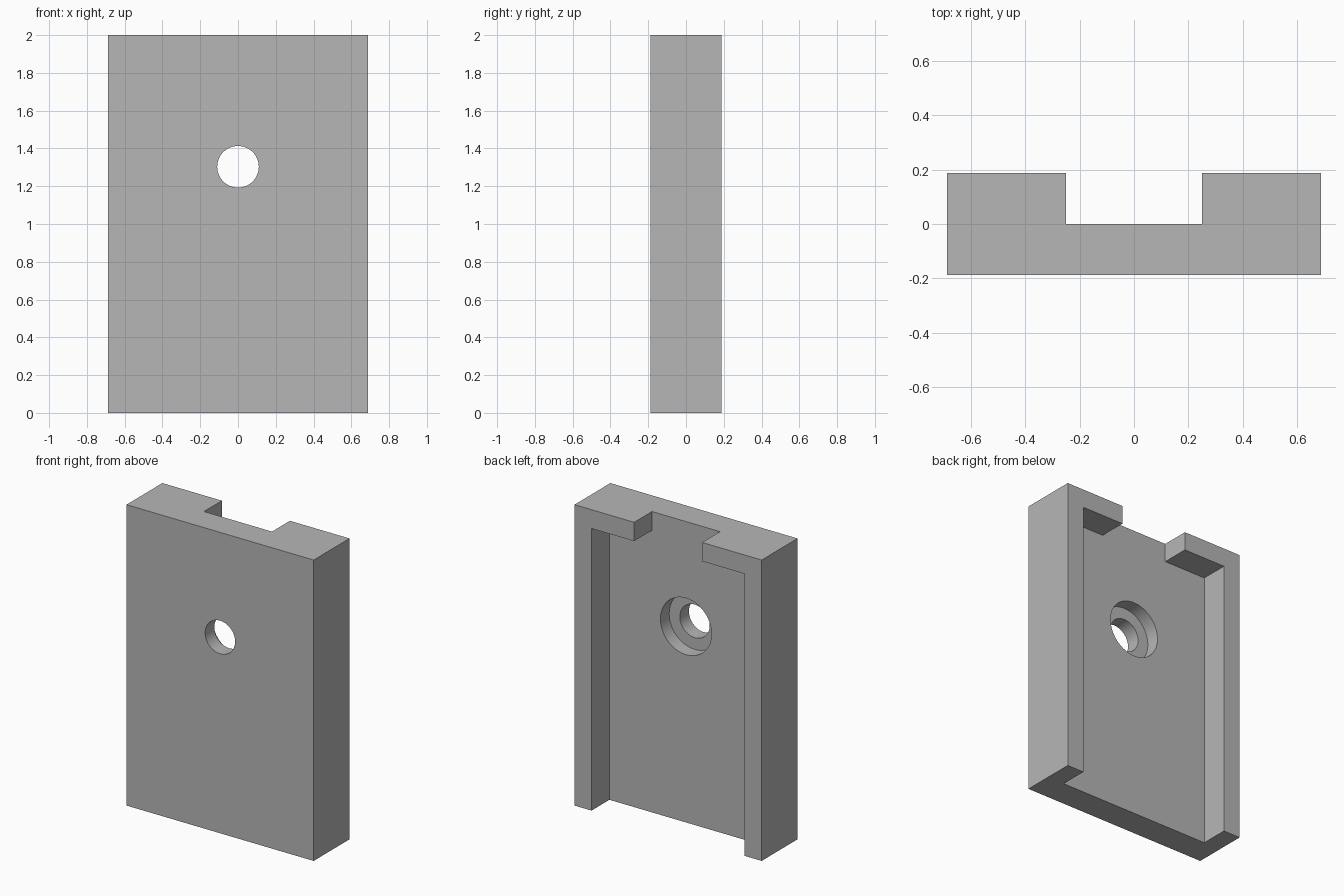
import bpy
import bmesh
import math
from mathutils import Matrix

if "Cube" in bpy.data.objects:
    bpy.data.objects.remove(bpy.data.objects["Cube"], do_unlink=True)

HALF_W, HALF_D, HEIGHT = 0.688, 0.188, 2.0
WALL = 0.125          # rim thickness
SLOT = 0.25           # half width of the top notch
HOLE_Z = 1.303
OVER = 0.1            # cutter overshoot

grey = bpy.data.materials.new("plain grey")
grey.use_nodes = True
colour = (0.47, 0.47, 0.47, 1)
grey.diffuse_color = colour
grey.node_tree.nodes["Principled BSDF"].inputs["Base Color"].default_value = colour


def make_object(name, bm):
    bmesh.ops.recalc_face_normals(bm, faces=bm.faces)
    mesh = bpy.data.meshes.new(name)
    bm.to_mesh(mesh)
    bm.free()
    mesh.materials.append(grey)
    obj = bpy.data.objects.new(name, mesh)
    bpy.context.scene.collection.objects.link(obj)
    return obj


def prism(name, outline, y0, y1):
    """Extrude an x-z outline from y0 to y1."""
    bm = bmesh.new()
    face = bm.faces.new([bm.verts.new((x, y0, z)) for x, z in outline])
    ext = bmesh.ops.extrude_face_region(bm, geom=[face])
    verts = [v for v in ext["geom"] if isinstance(v, bmesh.types.BMVert)]
    bmesh.ops.translate(bm, verts=verts, vec=(0, y1 - y0, 0))
    return make_object(name, bm)


def bore(name, radius, y0, y1):
    """Cylinder along y at the hole centre."""
    bm = bmesh.new()
    place = Matrix.Translation((0, (y0 + y1) / 2, HOLE_Z)) @ Matrix.Rotation(math.pi / 2, 4, 'X')
    bmesh.ops.create_cone(bm, cap_ends=True, segments=64, radius1=radius,
                          radius2=radius, depth=y1 - y0, matrix=place)
    return make_object(name, bm)


# Solid block
body = prism("bracket_plate", [(-HALF_W, 0), (HALF_W, 0), (HALF_W, HEIGHT), (-HALF_W, HEIGHT)],
             -HALF_D, HALF_D)

# Recess open at the bottom, with a narrower notch through the top rim
inner, lip = HALF_W - WALL, HEIGHT - WALL
half = [(inner, -OVER), (inner, lip), (SLOT, lip), (SLOT, HEIGHT + OVER)]
outline = half + [(-x, z) for x, z in reversed(half)]

# Recess, through hole and counterbore
cutters = [
    prism("recess_cutter", outline, 0, HALF_D + OVER),
    bore("hole_cutter", 0.11, -HALF_D - OVER, OVER),
    bore("counterbore_cutter", 0.188, -0.092, OVER),
]

bpy.ops.object.select_all(action='DESELECT')
bpy.context.view_layer.objects.active = body
body.select_set(True)
for cutter in cutters:
    cutter.hide_render = True
    cut = body.modifiers.new(cutter.name, 'BOOLEAN')
    cut.operation = 'DIFFERENCE'
    cut.solver = 'EXACT'
    cut.object = cutter
    bpy.ops.object.modifier_apply(modifier=cut.name)
    bpy.data.objects.remove(cutter, do_unlink=True)

# Smooth bore walls, sharp edges elsewhere
bpy.ops.object.shade_smooth_by_angle(angle=math.radians(30))
